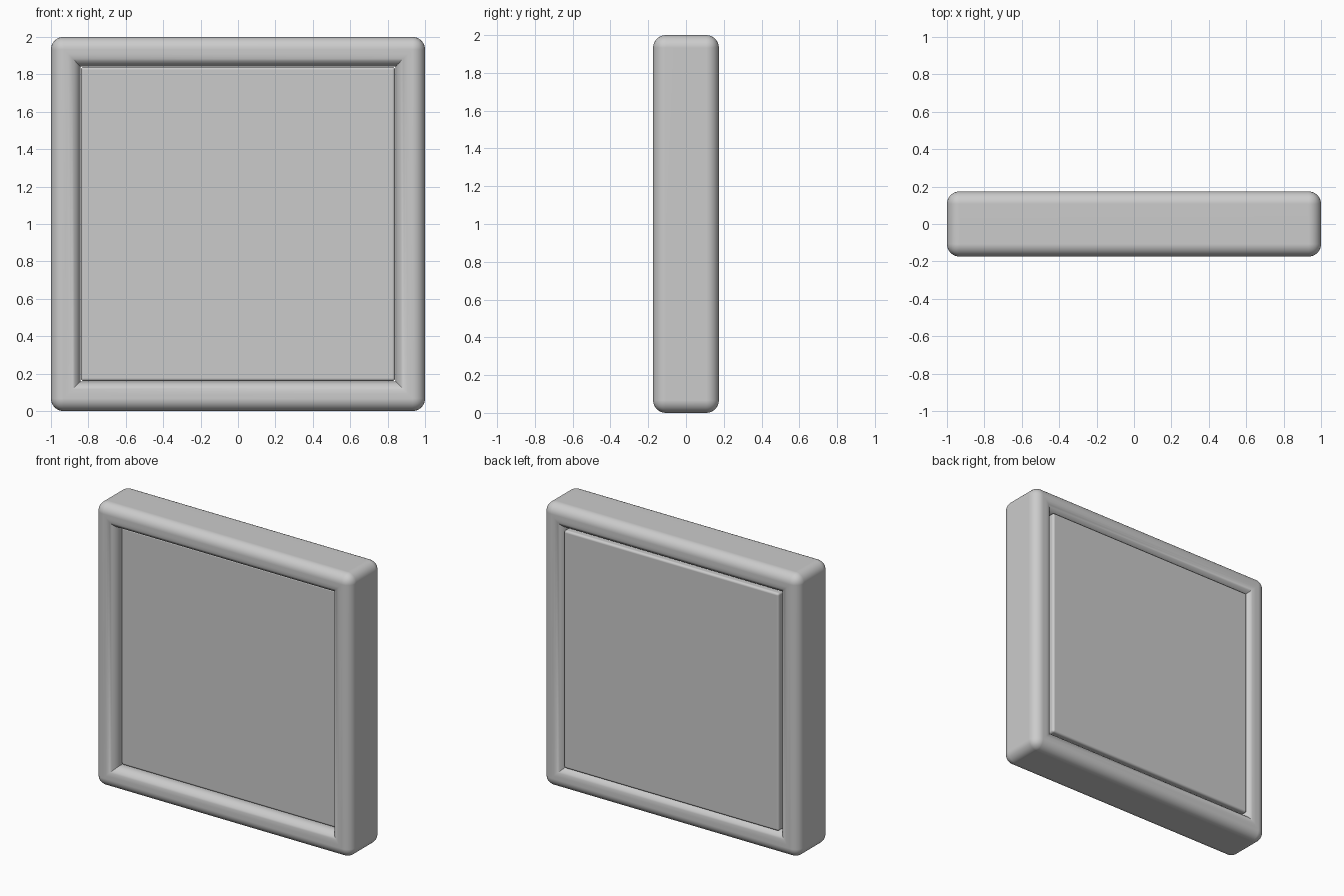
import bpy, bmesh

if "Cube" in bpy.data.objects:
    bpy.data.objects.remove(bpy.data.objects["Cube"])

def finish(bm, name, angle=0.6):
    bmesh.ops.recalc_face_normals(bm, faces=bm.faces)
    mesh = bpy.data.meshes.new(name)
    bm.to_mesh(mesh)
    bm.free()
    obj = bpy.data.objects.new(name, mesh)
    bpy.context.collection.objects.link(obj)
    bpy.ops.object.select_all(action='DESELECT')
    obj.select_set(True)
    bpy.context.view_layer.objects.active = obj
    bpy.ops.object.shade_smooth_by_angle(angle=angle)
    # keep large faces flat while the rounded edges stay smooth
    weighted = obj.modifiers.new("flat_faces", 'WEIGHTED_NORMAL')
    weighted.keep_sharp = True
    return obj

def square_loop(bm, half, y):
    return [bm.verts.new((sx * half, y, 1 + sz * half))
            for sx, sz in ((-1, -1), (1, -1), (1, 1), (-1, 1))]

# Frame: square ring with rounded outer corners and rolled front/back edges
OUTER, INNER, DEPTH, ROUND = 1.0, 0.842, 0.174, 0.067
bm = bmesh.new()
loops = [square_loop(bm, h, y) for h, y in
         ((OUTER, -DEPTH), (OUTER, DEPTH), (INNER, DEPTH), (INNER, -DEPTH))]
for a, b in zip(loops, loops[1:] + loops[:1]):
    for i in range(4):
        j = (i + 1) % 4
        bm.faces.new((a[i], a[j], b[j], b[i]))
outer_verts = set(loops[0] + loops[1])
edges = []
for e in bm.edges:
    along_y = abs(e.verts[0].co.y - e.verts[1].co.y) > 0.01
    mitre = (e.verts[0] in outer_verts) != (e.verts[1] in outer_verts)
    if not mitre and (not along_y or e.verts[0] in outer_verts):
        edges.append(e)
bmesh.ops.recalc_face_normals(bm, faces=bm.faces)
bmesh.ops.bevel(bm, geom=edges, offset=ROUND, offset_type='OFFSET', segments=8,
                profile=0.5, affect='EDGES', clamp_overlap=True)
finish(bm, "frame")

# Panel: softly bevelled slab, set deeper at the front than at the back
bm = bmesh.new()
front, back = square_loop(bm, 0.84, -0.105), square_loop(bm, 0.84, 0.167)
bm.faces.new(front)
bm.faces.new(back[::-1])
for i in range(4):
    j = (i + 1) % 4
    bm.faces.new((front[i], front[j], back[j], back[i]))
bmesh.ops.recalc_face_normals(bm, faces=bm.faces)
bmesh.ops.bevel(bm, geom=bm.edges[:], offset=0.016, offset_type='OFFSET', segments=3,
                profile=0.5, affect='EDGES')
finish(bm, "panel")
